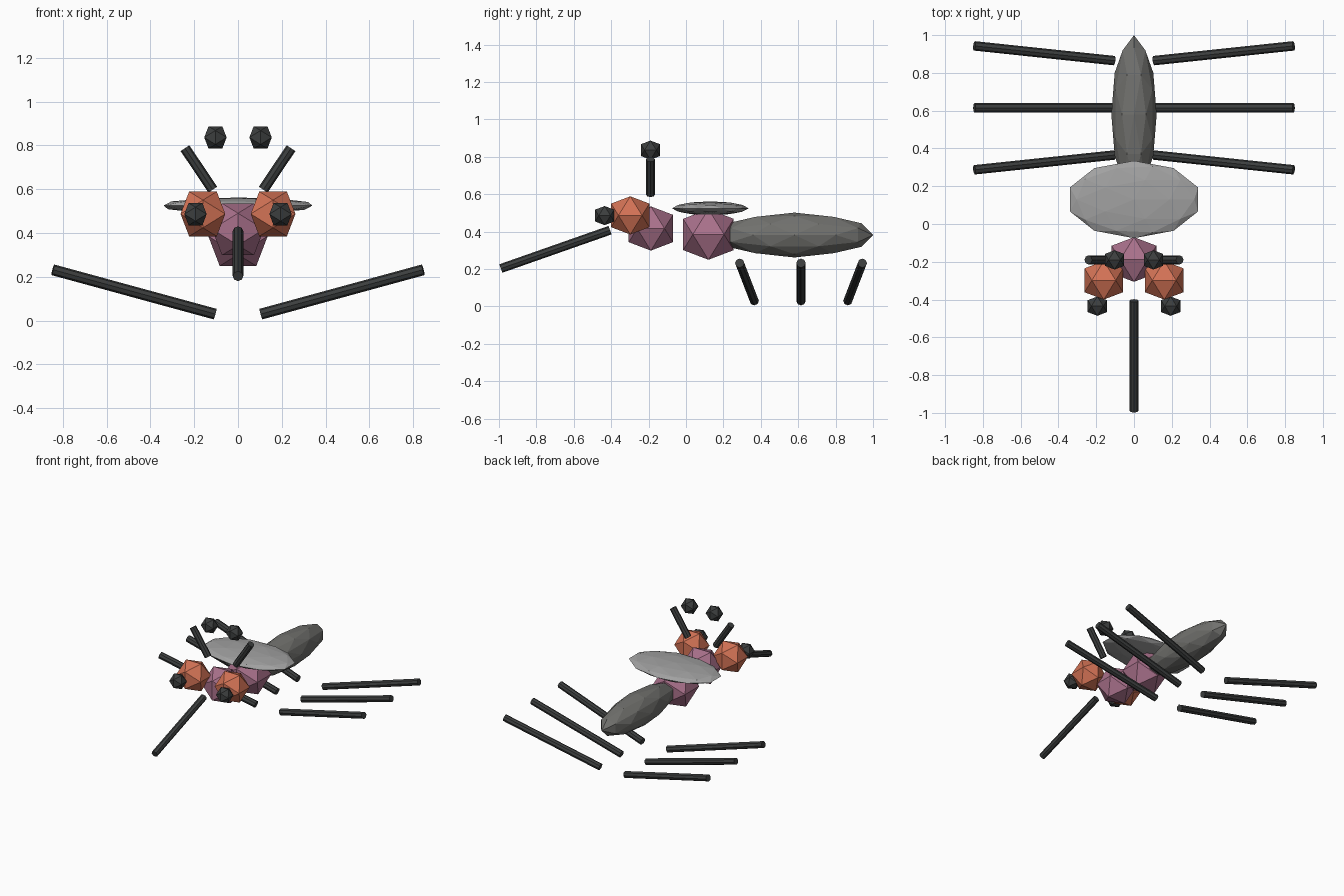
import bpy, bmesh, math
from mathutils import Vector

if "Cube" in bpy.data.objects:
    bpy.data.objects.remove(bpy.data.objects["Cube"])


def material(name, srgb):
    m = bpy.data.materials.new(name)
    m.diffuse_color = (*[(c / 255) ** 2.2 for c in srgb], 1)
    m.use_nodes = True
    m.node_tree.nodes["Principled BSDF"].inputs["Base Color"].default_value = m.diffuse_color
    return m


MAUVE = material("mauve", (168, 112, 138))
ORANGE = material("orange", (210, 114, 86))
GREY = material("mid grey", (112, 112, 109))
PALE = material("pale grey", (160, 160, 160))
DARK = material("charcoal", (62, 64, 64))


def finish(bm, name, mat):
    bmesh.ops.recalc_face_normals(bm, faces=bm.faces)
    me = bpy.data.meshes.new(name)
    bm.to_mesh(me)
    bm.free()
    me.materials.append(mat)
    ob = bpy.data.objects.new(name, me)
    bpy.context.collection.objects.link(ob)
    return ob


def gem(name, mat, centre, size, subdivide=False):
    """Icosahedron with a level edge on top; optionally split once and rounded."""
    t = (1 + math.sqrt(5)) / 2
    bm = bmesh.new()
    for a in (-1, 1):
        for b in (-t, t):
            for p in ((a, 0, b), (0, b, a), (b, a, 0)):
                bm.verts.new(Vector(p).normalized())
    bmesh.ops.convex_hull(bm, input=bm.verts[:])
    if subdivide:
        bmesh.ops.subdivide_edges(bm, edges=bm.edges[:], cuts=1, use_grid_fill=True)
    for v in bm.verts:
        v.co.normalize()
        v.co = Vector([c + s * k for c, s, k in zip(centre, size, v.co)])
    return finish(bm, name, mat)


def rod(name, start, end, radius=0.025):
    """Eight-sided rod between two points."""
    a, b = Vector(start), Vector(end)
    bm = bmesh.new()
    bmesh.ops.create_cone(bm, cap_ends=True, segments=8, radius1=radius,
                          radius2=radius, depth=(b - a).length)
    ob = finish(bm, name, DARK)
    ob.location = (a + b) / 2
    ob.rotation_mode = 'QUATERNION'
    ob.rotation_quaternion = (b - a).to_track_quat('Z', 'Y')
    return ob


# Body
gem("head", MAUVE, (0, -0.188, 0.417), (0.139,) * 3)
gem("thorax", MAUVE, (0, 0.12, 0.385), (0.159,) * 3)
gem("abdomen", GREY, (0, 0.58, 0.382), (0.12, 0.42, 0.12), True)

# Flat oval wing over the thorax
bm = bmesh.new()
bmesh.ops.create_icosphere(bm, subdivisions=2, radius=1)
for v in bm.verts:
    v.co = (v.co.x * 0.357, v.co.y * 0.205, v.co.z * 0.037)
finish(bm, "wing", PALE).location = (0, 0.13, 0.525)

# Feeding tube
rod("proboscis", (0, -0.99, 0.203), (0, -0.406, 0.408), 0.024)

for side, s in (("left", -1), ("right", 1)):
    # Eyes and pupils
    gem(side + "_eye", ORANGE, (s * 0.16, -0.298, 0.487), (0.12,) * 3)
    gem(side + "_pupil", DARK, (s * 0.194, -0.435, 0.486), (0.06,) * 3)
    # Antennae with separate tips
    rod(side + "_antenna", (s * 0.115, -0.19, 0.598), (s * 0.242, -0.19, 0.787), 0.024)
    gem(side + "_antenna_tip", DARK, (s * 0.103, -0.19, 0.836), (0.06,) * 3)
    # Three legs, fanned front to back
    for part, k in (("front", -1), ("middle", 0), ("rear", 1)):
        rod(f"{side}_{part}_leg", (s * 0.105, 0.615 + k * 0.25, 0.03),
            (s * 0.845, 0.615 + k * 0.328, 0.232))
